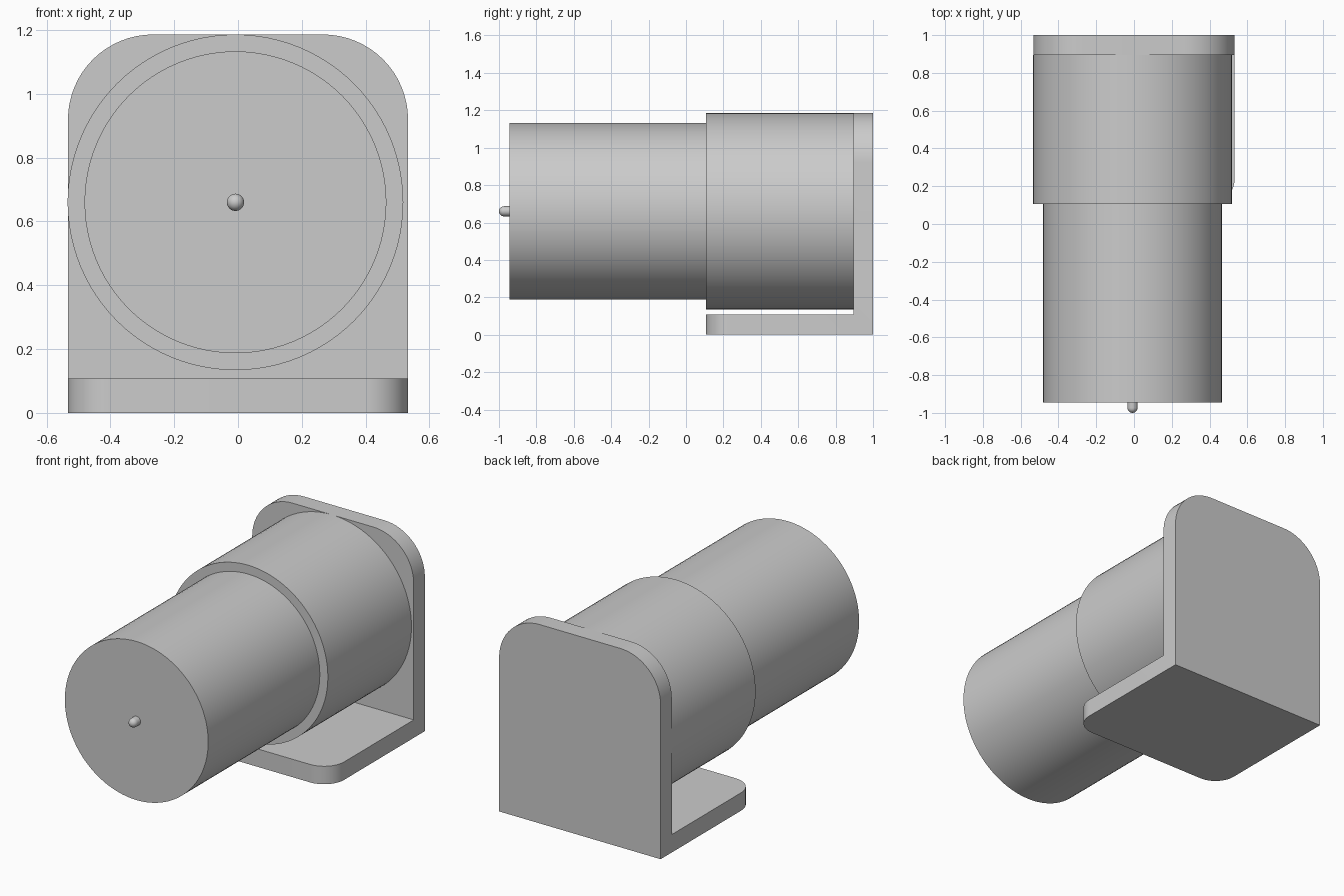
import bpy, bmesh, math
from mathutils import Vector

if "Cube" in bpy.data.objects:
    bpy.data.objects.remove(bpy.data.objects["Cube"])

AXIS_X, AXIS_Z = -0.008, 0.66


def add_object(name, bm):
    bmesh.ops.recalc_face_normals(bm, faces=bm.faces)
    mesh = bpy.data.meshes.new(name)
    bm.to_mesh(mesh)
    bm.free()
    obj = bpy.data.objects.new(name, mesh)
    bpy.context.collection.objects.link(obj)
    bpy.ops.object.select_all(action='DESELECT')
    obj.select_set(True)
    bpy.context.view_layer.objects.active = obj
    bpy.ops.object.shade_smooth_by_angle(angle=math.radians(30))
    return obj


def lathe(name, profile, steps):
    """Spin (radius, y) points around the horizontal motor axis."""
    bm = bmesh.new()
    verts = [bm.verts.new((AXIS_X + r, y, AXIS_Z)) for r, y in profile]
    edges = [bm.edges.new(pair) for pair in zip(verts, verts[1:])]
    bmesh.ops.spin(bm, geom=verts + edges, cent=(AXIS_X, 0, AXIS_Z),
                   axis=(0, 1, 0), angle=math.tau, steps=steps)
    bmesh.ops.remove_doubles(bm, verts=bm.verts, dist=1e-5)
    return add_object(name, bm)


def round_edges(bm, test, radius):
    edges = [e for e in bm.edges if all(test(v.co) for v in e.verts)
             and abs(e.verts[0].co.x - e.verts[1].co.x) < 1e-4]
    bmesh.ops.bevel(bm, geom=edges, offset=radius, offset_type='OFFSET',
                    segments=16, profile=0.5, affect='EDGES')


# L-shaped bracket: side profile extruded across x, then corners rounded
bm = bmesh.new()
side = [(0.107, 0), (1, 0), (1, 1.186), (0.895, 1.186), (0.895, 0.107), (0.107, 0.107)]
face = bm.faces.new([bm.verts.new((-0.533, y, z)) for y, z in side])
ext = bmesh.ops.extrude_face_region(bm, geom=[face])
moved = [g for g in ext["geom"] if isinstance(g, bmesh.types.BMVert)]
bmesh.ops.translate(bm, verts=moved, vec=Vector((1.066, 0, 0)))
round_edges(bm, lambda co: co.z > 1.18, 0.267)
round_edges(bm, lambda co: co.y < 0.11, 0.133)
add_object("mounting_bracket", bm)

# Wide rear housing and narrower front barrel
lathe("rear_housing", [(0, 0.895), (0.526, 0.895), (0.526, 0.107), (0, 0.107)], 96)
lathe("front_barrel", [(0, 0.107), (0.473, 0.107), (0.473, -0.945), (0, -0.945)], 96)

# Small round-ended pin in the middle of the front face
R = 0.027
tip = [(R * math.cos(a), -1 + R - R * math.sin(a))
       for a in (math.pi / 2 * i / 8 for i in range(8))]
lathe("front_pin", [(0, -0.94), (R, -0.94)] + tip + [(0, -1)], 32)
